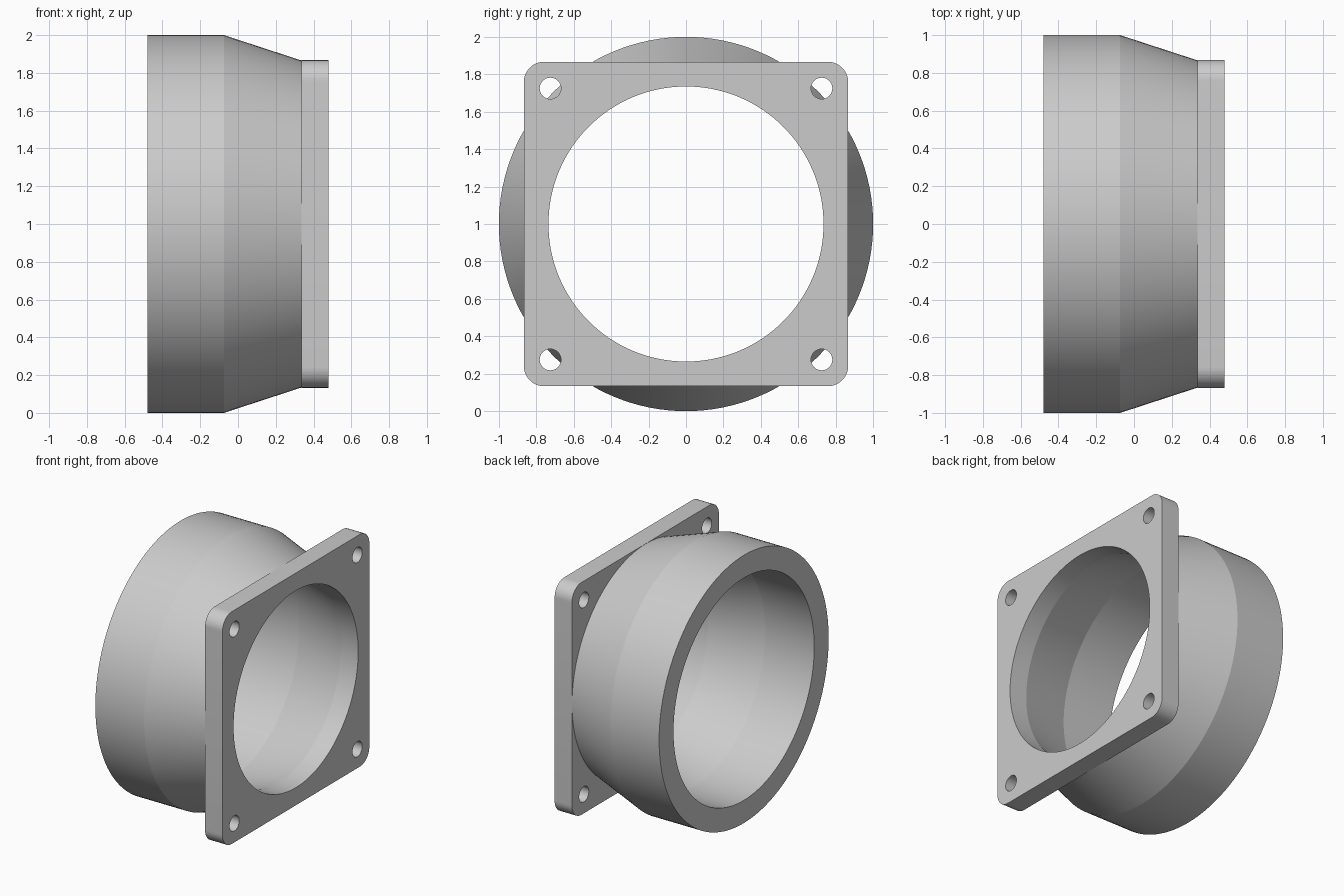
import bpy, bmesh
from math import cos, sin, pi, radians
from mathutils import Vector

cube = bpy.data.objects.get("Cube")
if cube:
    bpy.data.objects.remove(cube, do_unlink=True)

grey = bpy.data.materials.new("light grey")
grey.use_nodes = True
grey.diffuse_color = (0.6, 0.6, 0.6, 1)
grey.node_tree.nodes["Principled BSDF"].inputs["Base Color"].default_value = (0.6, 0.6, 0.6, 1)

BACK, BEND, SEAT, FRONT = -0.478, -0.075, 0.335, 0.478   # stations along x
HALF, CORNER, BORE = 0.867, 0.11, 0.735
BOLT, BOLT_R = 0.725, 0.057
CENTRE = Vector((0, 0, 1))


def select_only(obj):
    bpy.ops.object.select_all(action='DESELECT')
    obj.select_set(True)
    bpy.context.view_layer.objects.active = obj


def arc(cx, cy, r, start, end, steps):
    return [(cx + r * cos(start + (end - start) * i / steps),
             cy + r * sin(start + (end - start) * i / steps)) for i in range(steps + 1)]


def circle(cx, cy, r, steps):
    return arc(cx, cy, r, 0, 2 * pi, steps)[:-1]


# Tapered sleeve: wall profile spun around the x axis, open where it meets the flange
profile = [(SEAT, BORE), (BEND, 0.83), (BACK, 0.83), (BACK, 1), (BEND, 1), (SEAT, 0.866)]
bm = bmesh.new()
verts = [bm.verts.new((x, 0, r)) for x, r in profile]
edges = [bm.edges.new(pair) for pair in zip(verts, verts[1:])]
bmesh.ops.spin(bm, geom=verts + edges, cent=(0, 0, 0), axis=(1, 0, 0),
               angle=2 * pi, steps=128, use_merge=True)
bmesh.ops.remove_doubles(bm, verts=bm.verts, dist=0.0001)
bmesh.ops.recalc_face_normals(bm, faces=bm.faces)
rim = min(bm.faces, key=lambda f: f.calc_center_median().x)
if rim.normal.x > 0:
    bmesh.ops.reverse_faces(bm, faces=bm.faces)
mesh = bpy.data.meshes.new("tapered_sleeve")
bm.to_mesh(mesh)
bm.free()
sleeve = bpy.data.objects.new("tapered_sleeve", mesh)
sleeve.location = CENTRE
mesh.materials.append(grey)
bpy.context.collection.objects.link(sleeve)
select_only(sleeve)
bpy.ops.object.shade_smooth_by_angle(angle=radians(12))

# Square flange: rounded outline, large bore and four bolt holes
inner = HALF - CORNER
outline = []
for i, (sx, sy) in enumerate([(1, 1), (-1, 1), (-1, -1), (1, -1)]):
    outline += arc(sx * inner, sy * inner, CORNER, i * pi / 2, (i + 1) * pi / 2, 12)
loops = [outline, circle(0, 0, BORE, 128)]
loops += [circle(sx * BOLT, sy * BOLT, BOLT_R, 32) for sx in (-1, 1) for sy in (-1, 1)]

curve = bpy.data.curves.new("square_flange", 'CURVE')
curve.dimensions = '2D'
curve.fill_mode = 'BOTH'
curve.extrude = (FRONT - SEAT) / 2
for loop in loops:
    spline = curve.splines.new('POLY')
    spline.points.add(len(loop) - 1)
    for point, (x, y) in zip(spline.points, loop):
        point.co = (x, y, 0, 1)
    spline.use_cyclic_u = True
curve.materials.append(grey)
flange = bpy.data.objects.new("square_flange", curve)
flange.location = CENTRE + Vector(((SEAT + FRONT) / 2, 0, 0))
flange.rotation_euler = (0, pi / 2, 0)
bpy.context.collection.objects.link(flange)
select_only(flange)
bpy.ops.object.convert(target='MESH')
flange = bpy.context.object

# Weld the flange into one closed solid
bm = bmesh.new()
bm.from_mesh(flange.data)
bmesh.ops.remove_doubles(bm, verts=bm.verts, dist=0.0001)
bmesh.ops.recalc_face_normals(bm, faces=bm.faces)
bm.to_mesh(flange.data)
bm.free()
bpy.ops.object.shade_smooth_by_angle(angle=radians(30))
